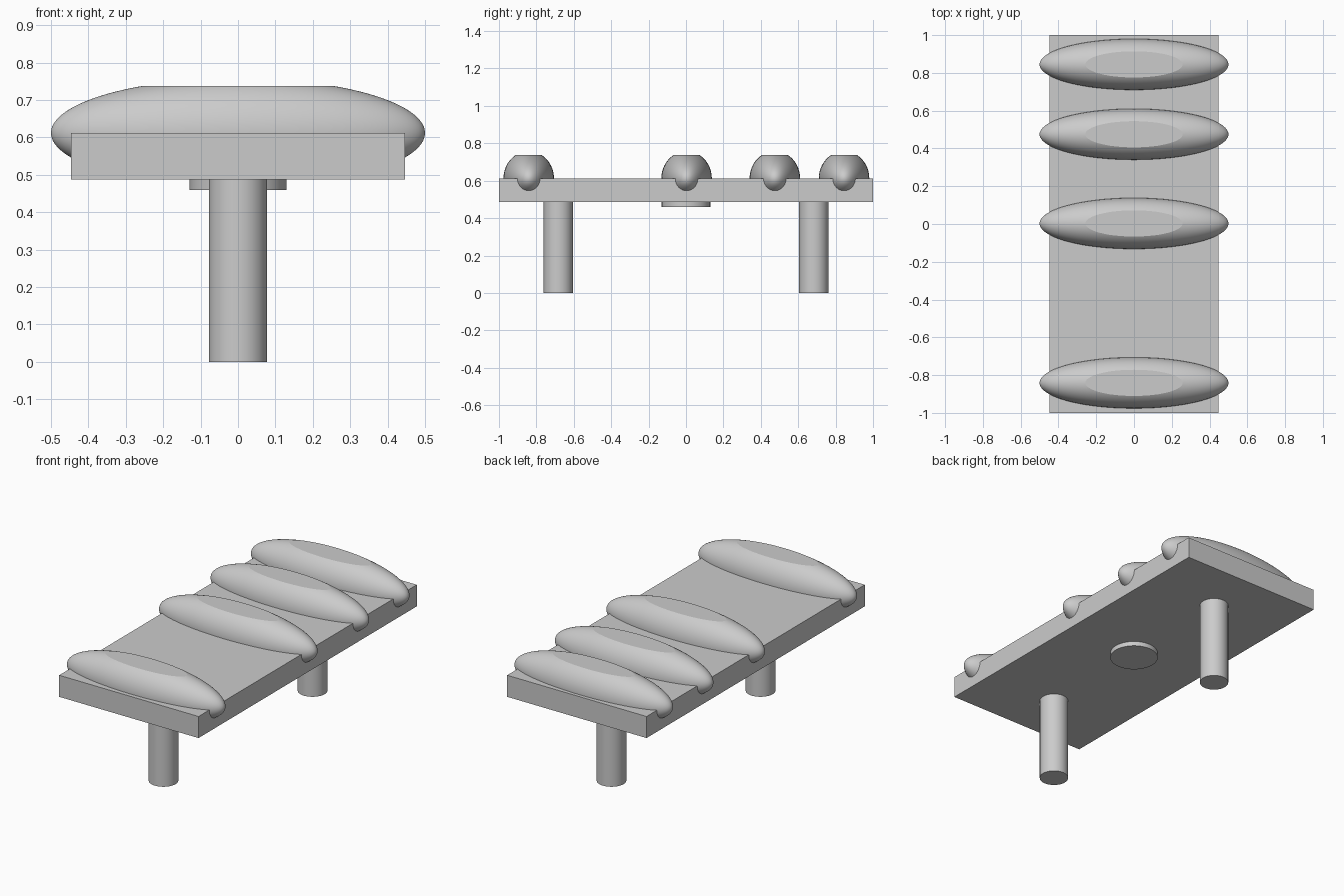
import bpy
import bmesh
import math
from mathutils import Matrix, Vector

cube = bpy.data.objects.get("Cube")
if cube:
    bpy.data.objects.remove(cube, do_unlink=True)

# Single plain grey
grey = bpy.data.materials.new("plain_grey")
grey.use_nodes = True
grey.diffuse_color = (0.6, 0.6, 0.6, 1)
grey.node_tree.nodes["Principled BSDF"].inputs["Base Color"].default_value = (0.6, 0.6, 0.6, 1)

SLAB_BOTTOM, SLAB_TOP = 0.487, 0.612


def finish(name, bm, location):
    bmesh.ops.recalc_face_normals(bm, faces=bm.faces)
    mesh = bpy.data.meshes.new(name)
    bm.to_mesh(mesh)
    bm.free()
    mesh.materials.append(grey)
    obj = bpy.data.objects.new(name, mesh)
    obj.location = location
    bpy.context.collection.objects.link(obj)
    return obj


def cylinder(name, radius, bottom, top, y):
    bm = bmesh.new()
    bmesh.ops.create_cone(bm, cap_ends=True, segments=64, radius1=radius,
                          radius2=radius, depth=top - bottom)
    for face in bm.faces:
        face.smooth = abs(face.normal.z) < 0.5
    finish(name, bm, (0, y, (bottom + top) / 2))


def bolster(name, y):
    # Long ellipsoid with its poles along x, planed flat above and below
    bm = bmesh.new()
    bmesh.ops.create_uvsphere(bm, u_segments=64, v_segments=48, radius=1)
    bmesh.ops.rotate(bm, verts=bm.verts, matrix=Matrix.Rotation(math.pi / 2, 3, "Y"))
    bmesh.ops.scale(bm, verts=bm.verts, vec=(0.5, 0.135, 0.146))
    for face in bm.faces:
        face.smooth = True
    for side, height in ((1, 0.125), (-1, 0.123)):
        cut = bmesh.ops.bisect_plane(
            bm, geom=bm.verts[:] + bm.edges[:] + bm.faces[:],
            plane_co=Vector((0, 0, side * height)),
            plane_no=Vector((0, 0, side)), clear_outer=True)
        rim = [e for e in cut["geom_cut"] if isinstance(e, bmesh.types.BMEdge)]
        for face in bmesh.ops.contextual_create(bm, geom=rim)["faces"]:
            face.smooth = False
    finish(name, bm, (0, y, SLAB_TOP))


# Slab
bm = bmesh.new()
bmesh.ops.create_cube(bm, size=1)
bmesh.ops.scale(bm, verts=bm.verts, vec=(0.894, 2, SLAB_TOP - SLAB_BOTTOM))
finish("slab", bm, (0, 0, (SLAB_TOP + SLAB_BOTTOM) / 2))

# Legs and the round boss underneath
cylinder("front_leg", 0.078, 0, SLAB_BOTTOM, -0.683)
cylinder("back_leg", 0.078, 0, SLAB_BOTTOM, 0.683)
cylinder("underside_disc", 0.13, 0.46, SLAB_BOTTOM, 0)

# Bolsters across the slab
for name, y in (("front_bolster", -0.841), ("middle_bolster", 0.003),
                ("rear_bolster", 0.475), ("back_bolster", 0.845)):
    bolster(name, y)
